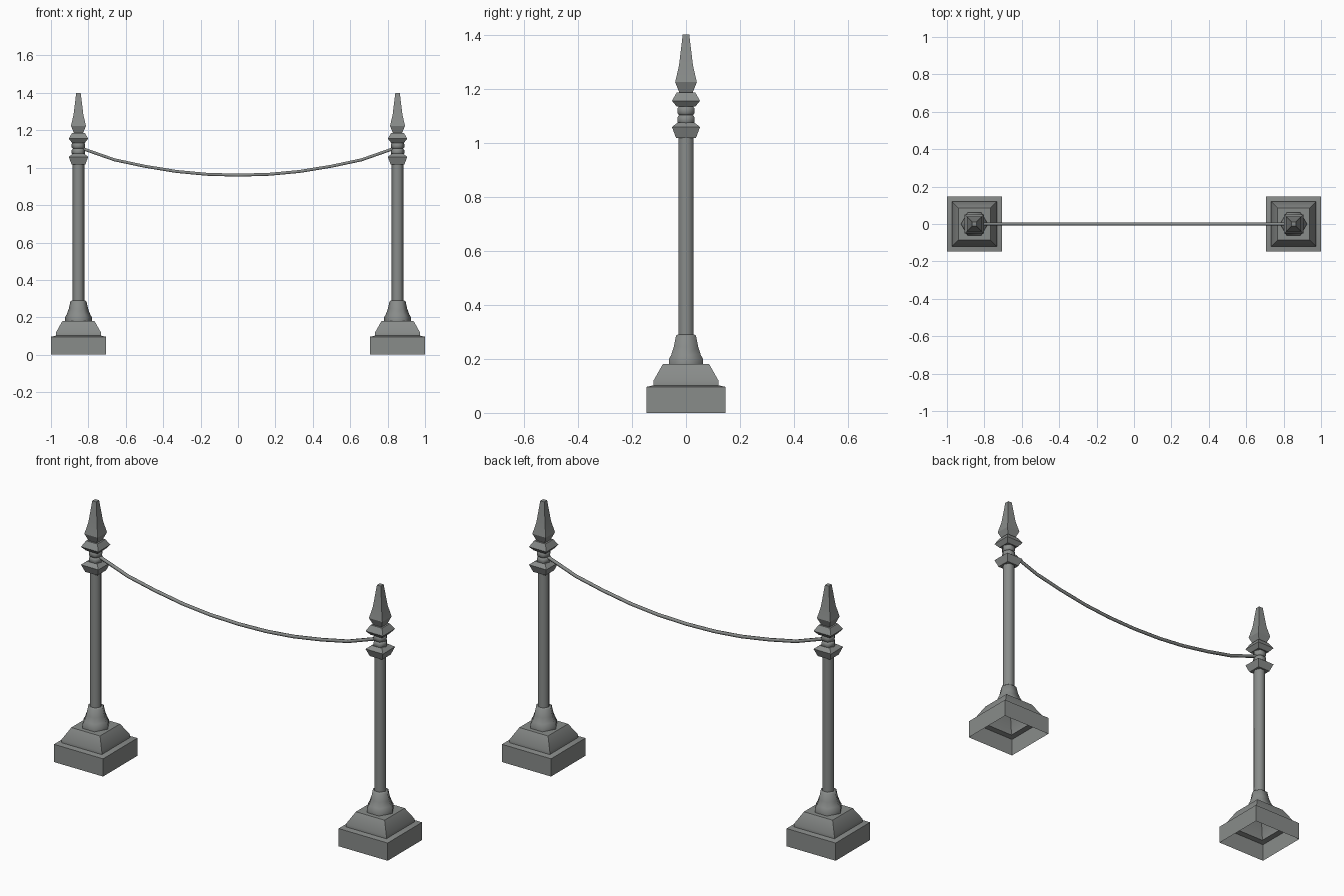
import bpy, bmesh, math

cube = bpy.data.objects.get("Cube")
if cube:
    bpy.data.objects.remove(cube, do_unlink=True)

iron = bpy.data.materials.new("weathered grey iron")
iron.use_nodes = True
GREY = (0.25, 0.262, 0.255, 1)
iron.diffuse_color = GREY
iron.node_tree.nodes["Principled BSDF"].inputs["Base Color"].default_value = GREY


def finish(obj, angle):
    """Shade the object smooth up to the given edge angle."""
    bpy.ops.object.select_all(action='DESELECT')
    obj.select_set(True)
    bpy.context.view_layer.objects.active = obj
    bpy.ops.object.shade_smooth_by_angle(angle=math.radians(angle))


def turned(name, x, sides, profile, angle=30, open_bottom=False):
    """Stack rings of (half width, height) into a faceted solid."""
    square = sides == 4
    scale, turn = (math.sqrt(2), math.pi / 4) if square else (1, 0)
    bm = bmesh.new()
    rings = []
    for r, z in profile:
        ring = []
        for i in range(sides):
            a = turn + 2 * math.pi * i / sides
            ring.append(bm.verts.new((r * scale * math.cos(a), r * scale * math.sin(a), z)))
        rings.append(ring)
    for low, high in zip(rings, rings[1:]):
        for i in range(sides):
            j = (i + 1) % sides
            bm.faces.new((low[i], low[j], high[j], high[i]))
    bm.faces.new(rings[-1])
    if not open_bottom:
        bm.faces.new(reversed(rings[0]))
    mesh = bpy.data.meshes.new(name)
    bm.to_mesh(mesh)
    bm.free()
    mesh.materials.append(iron)
    obj = bpy.data.objects.new(name, mesh)
    obj.location.x = x
    bpy.context.collection.objects.link(obj)
    finish(obj, angle)
    return obj


for side, x in (("right", -0.853), ("left", 0.853)):
    # Hollow stepped foot
    turned(side + "_foot", x, 4,
           [(0.147, 0), (0.147, 0.096), (0.121, 0.102), (0.121, 0.118), (0.086, 0.18)],
           open_bottom=True)
    # Flared socket and round shaft
    turned(side + "_socket", x, 6,
           [(0.072, 0.178), (0.072, 0.2), (0.063, 0.215), (0.052, 0.245),
            (0.043, 0.285), (0.036, 0.29)], 62)
    turned(side + "_shaft", x, 6, [(0.032, 0.28), (0.032, 1.025)], 62)
    # Collars with two beads between them
    turned(side + "_lower_collar", x, 4,
           [(0.037, 1.018), (0.052, 1.058), (0.03, 1.075)])
    for number, z in enumerate((1.085, 1.118)):
        turned(f"{side}_bead_{number + 1}", x, 6,
               [(0.03, z - 0.017), (0.036, z - 0.009), (0.036, z + 0.009), (0.03, z + 0.017)], 62)
    turned(side + "_upper_collar", x, 4,
           [(0.034, 1.133), (0.052, 1.155), (0.034, 1.186)])
    # Spear finial
    turned(side + "_finial", x, 4,
           [(0.024, 1.184), (0.04, 1.224), (0.026, 1.285), (0.012, 1.4)])

# Hanging rope
half = [(0.84, 1.105), (0.66, 1.042), (0.5, 1.008), (0.33, 0.98), (0.17, 0.965)]
path = [(-x, z) for x, z in half] + [(0, 0.96)] + half[::-1]
curve = bpy.data.curves.new("rope", 'CURVE')
curve.dimensions = '3D'
curve.bevel_depth = 0.009
curve.bevel_resolution = 1
curve.use_fill_caps = True
spline = curve.splines.new('POLY')
spline.points.add(len(path) - 1)
for point, (x, z) in zip(spline.points, path):
    point.co = (x, 0, z, 1)
curve.materials.append(iron)
rope = bpy.data.objects.new("rope", curve)
bpy.context.collection.objects.link(rope)
bpy.ops.object.select_all(action='DESELECT')
rope.select_set(True)
bpy.context.view_layer.objects.active = rope
bpy.ops.object.convert(target='MESH')
finish(bpy.context.object, 62)
